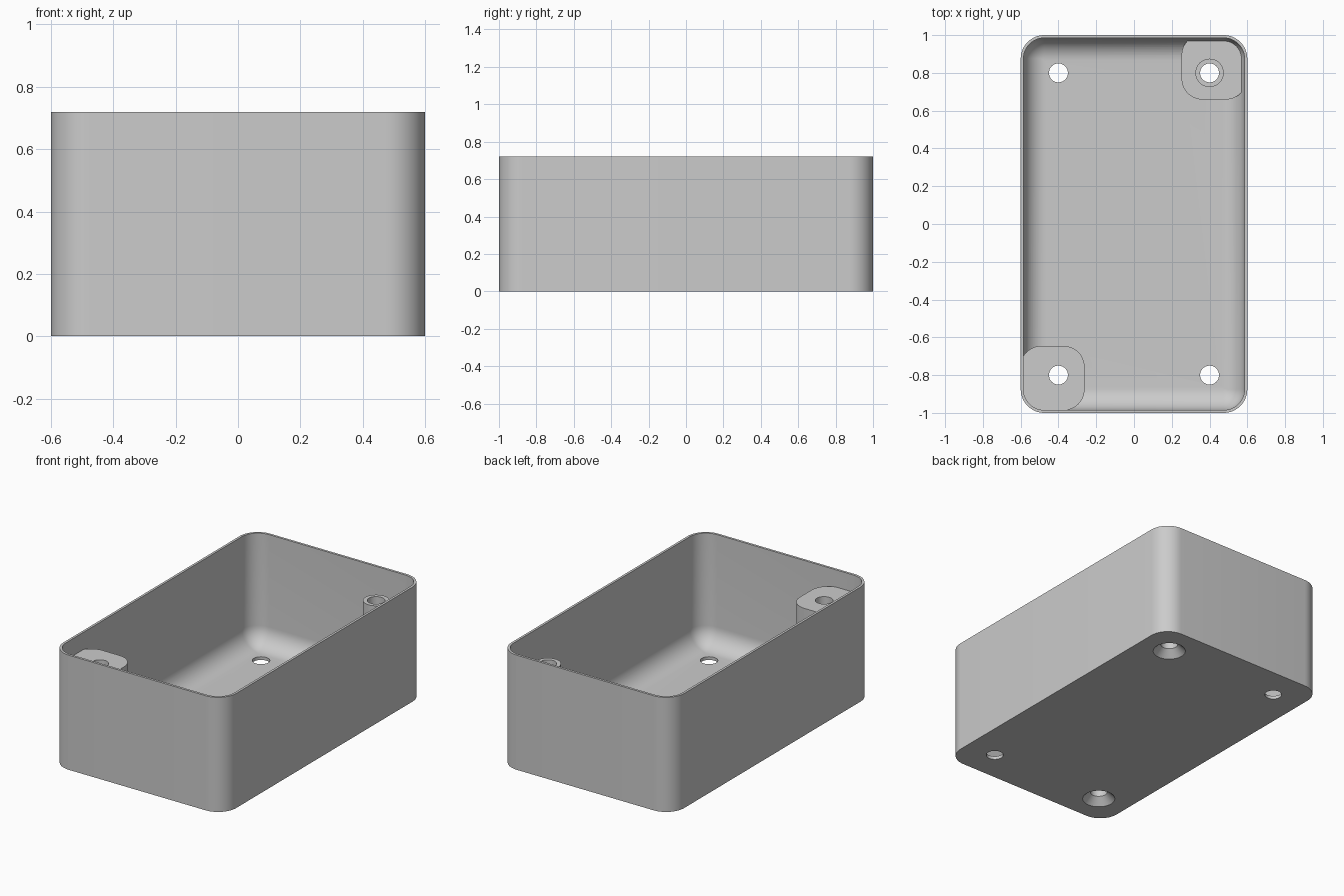
import bpy, bmesh, math

cube = bpy.data.objects.get("Cube")
if cube:
    bpy.data.objects.remove(cube, do_unlink=True)

WIDTH, LENGTH, HEIGHT = 0.6, 1.0, 0.72   # half width, half length, full height
CORNER, WALL, FLOOR, FILLET = 0.125, 0.015, 0.02, 0.12
HOLE, BOSS_TOP, PAD_TOP = 0.05, 0.612, 0.08

grey = bpy.data.materials.new("light_grey")
grey.use_nodes = True
grey.diffuse_color = (0.6, 0.6, 0.6, 1)
grey.node_tree.nodes["Principled BSDF"].inputs["Base Color"].default_value = grey.diffuse_color


def rounded_ring(hx, hy, r, z, cx=0, cy=0, steps=12):
    """Points of a rounded rectangle, counter-clockwise."""
    points = []
    for q, (sx, sy) in enumerate([(1, 1), (-1, 1), (-1, -1), (1, -1)]):
        for i in range(steps + 1):
            a = (q + i / steps) * math.pi / 2
            points.append((cx + sx * (hx - r) + r * math.cos(a),
                           cy + sy * (hy - r) + r * math.sin(a), z))
    return points


def circle_ring(x, y, r, z, steps=48):
    angles = [2 * math.pi * i / steps for i in range(steps)]
    return [(x + r * math.cos(a), y + r * math.sin(a), z) for a in angles]


def loft(name, rings):
    """Closed solid skinned through rings listed from bottom to top."""
    bm = bmesh.new()
    rows = [[bm.verts.new(p) for p in ring] for ring in rings]
    n = len(rows[0])
    for low, high in zip(rows, rows[1:]):
        for i in range(n):
            j = (i + 1) % n
            bm.faces.new((low[i], low[j], high[j], high[i]))
    bm.faces.new(rows[0][::-1])
    bm.faces.new(rows[-1])
    mesh = bpy.data.meshes.new(name)
    bm.to_mesh(mesh)
    bm.free()
    mesh.materials.append(grey)
    obj = bpy.data.objects.new(name, mesh)
    bpy.context.collection.objects.link(obj)
    return obj


def subtract(target, cutter):
    """Cut one solid from another and discard the cutter."""
    cutter.hide_render = True
    mod = target.modifiers.new("cut", "BOOLEAN")
    mod.operation, mod.solver, mod.object = "DIFFERENCE", "EXACT", cutter
    bpy.context.view_layer.objects.active = target
    bpy.ops.object.modifier_apply(modifier=mod.name)
    bpy.data.objects.remove(cutter, do_unlink=True)


# Outer body
enclosure = loft("enclosure", [rounded_ring(WIDTH, LENGTH, CORNER, z) for z in (0, HEIGHT)])

# Cavity with a filleted floor
profile = []
for i in range(13):
    a = i / 12 * math.pi / 2
    profile.append((WALL + FILLET * (1 - math.sin(a)), FLOOR + FILLET * (1 - math.cos(a))))
profile.append((WALL, HEIGHT + 0.1))
cavity = loft("cavity", [rounded_ring(WIDTH - d, LENGTH - d, max(CORNER - d, 0.01), z)
                         for d, z in profile])

# Mounting block, low pad and ring standoff are left standing in the cavity
block = [rounded_ring(0.17, 0.17, 0.11, z, -0.432, -0.816) for z in (-0.1, BOSS_TOP)]
pad = [rounded_ring(0.172, 0.172, 0.11, z, 0.424, 0.831) for z in (-0.1, PAD_TOP)]
standoff = [circle_ring(0.4, 0.8, 0.075, z) for z in (-0.1, BOSS_TOP)]
for name, rings in (("block", block), ("pad", pad), ("standoff", standoff)):
    subtract(cavity, loft(name, rings))
subtract(enclosure, cavity)

# Screw holes, countersunk from below under the two bosses
for x in (-0.4, 0.4):
    for y in (-0.8, 0.8):
        stations = [(HOLE, -0.1), (HOLE, HEIGHT)]
        if x * y > 0:
            stations = [(0.105, -0.01), (HOLE, 0.045), (HOLE, HEIGHT)]
        subtract(enclosure, loft("hole", [circle_ring(x, y, r, z) for r, z in stations]))

bpy.ops.object.select_all(action="DESELECT")
enclosure.select_set(True)
bpy.context.view_layer.objects.active = enclosure
bpy.ops.object.shade_smooth_by_angle(angle=math.radians(30))
